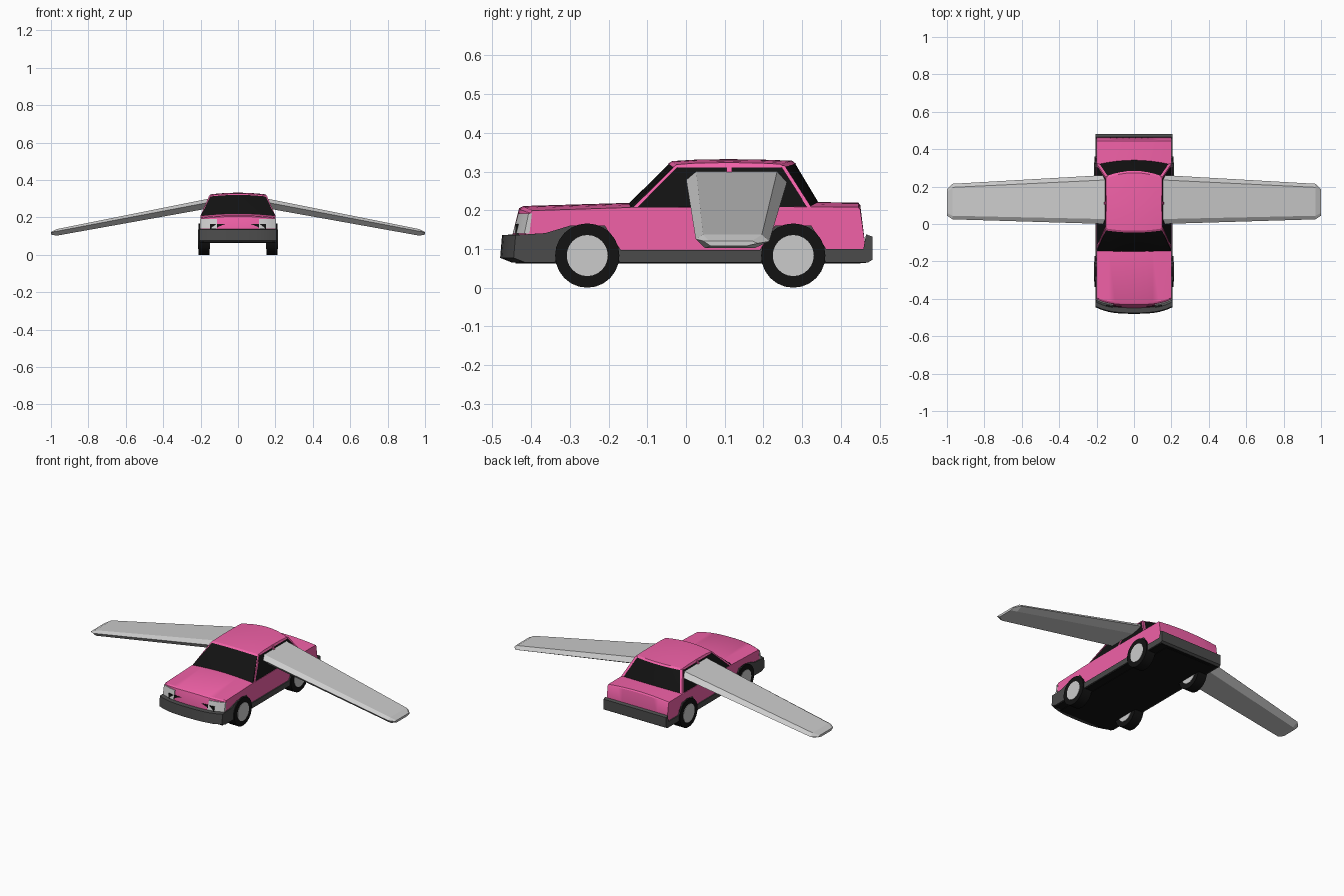
import bpy, bmesh, math
from mathutils import Vector

if "Cube" in bpy.data.objects:
    bpy.data.objects.remove(bpy.data.objects["Cube"])


def material(name, rgb):
    m = bpy.data.materials.new(name)
    m.diffuse_color = (*rgb, 1)
    m.use_nodes = True
    m.node_tree.nodes["Principled BSDF"].inputs["Base Color"].default_value = m.diffuse_color
    return m


PINK = material("pink_paint", (0.88, 0.12, 0.39))
BLACK = material("black", (0.006, 0.006, 0.006))
DARK = material("dark_grey", (0.07, 0.07, 0.07))


def finish(name, bm, mat=None, smooth=True):
    bmesh.ops.recalc_face_normals(bm, faces=bm.faces)
    me = bpy.data.meshes.new(name)
    bm.to_mesh(me)
    bm.free()
    ob = bpy.data.objects.new(name, me)
    bpy.context.collection.objects.link(ob)
    if mat:
        me.materials.append(mat)
    if smooth:
        bpy.context.view_layer.objects.active = ob
        bpy.ops.object.select_all(action='DESELECT')
        ob.select_set(True)
        bpy.ops.object.shade_smooth_by_angle(angle=math.radians(28))
    return ob


def loft(bm, rings):
    vs = [[bm.verts.new(p) for p in r] for r in rings]
    n = len(vs[0])
    for a, b in zip(vs, vs[1:]):
        for i in range(n):
            j = (i + 1) % n
            bm.faces.new((a[i], a[j], b[j], b[i]))
    bm.faces.new(vs[0])
    bm.faces.new(vs[-1])


def slab(name, profile, warp, mat=None, spans=((-1, 1),), steps=8):
    """Sweep a (y, z) side profile across the car, u = -1..1 from side to side."""
    bm = bmesh.new()
    for a, b in spans:
        us = [a + (b - a) * i / steps for i in range(steps + 1)]
        loft(bm, [[warp(u, y, z) for y, z in profile] for u in us])
    return finish(name, bm, mat)


def box(name, lo, hi, mat):
    bm = bmesh.new()
    loft(bm, [[(x, lo[1], lo[2]), (x, hi[1], lo[2]), (x, hi[1], hi[2]), (x, lo[1], hi[2])]
              for x in (lo[0], hi[0])])
    return finish(name, bm, mat, False)


def body_warp(half):
    def f(u, y, z):
        nose = min(1, max(0, (-y - 0.35) / 0.1))
        crown = 0.012 * u * u if z > 0.19 else 0
        return (half * u, y + 0.035 * nose * abs(u) ** 3, z - crown)
    return f


def cabin_warp(grow):
    def f(u, y, z):
        t = (z - 0.21) / 0.12
        shift = 0.012 if y < 0.1 else -0.03
        ends = 1 if y < 0 or y > 0.2 else 0
        crown = 0.009 * u * u if z > 0.3 else 0
        return (u * (0.197 - 0.052 * t + grow), y + shift * ends * u * u, z - crown)
    return f


def arch(c):
    return [(c - 0.083, 0.07), (c - 0.078, 0.1), (c - 0.043, 0.153),
            (c + 0.043, 0.153), (c + 0.078, 0.1), (c + 0.083, 0.07)]


AXLES = (-0.255, 0.277)

# Painted body with wheel arch openings
slab("body", [(-0.44, 0.07)] + arch(AXLES[0]) + arch(AXLES[1]) +
     [(0.455, 0.07), (0.463, 0.11), (0.45, 0.213), (0.445, 0.22), (0.34, 0.221),
      (-0.15, 0.219), (-0.42, 0.211), (-0.431, 0.205), (-0.45, 0.13)],
     body_warp(0.2), PINK, steps=12)

# Wraparound bumpers, sills and arch trim
slab("bumper_trim", [(-0.48, 0.077), (-0.45, 0.065)] +
     [(y, 0.065 if z == 0.07 else z) for c in AXLES for y, z in arch(c)] +
     [(0.47, 0.065), (0.481, 0.072), (0.481, 0.132), (0.465, 0.138), (0.458, 0.1),
      (0.362, 0.1), (0.323, 0.161), (0.23, 0.161), (0.19, 0.097), (-0.168, 0.097),
      (-0.21, 0.161), (-0.297, 0.161), (-0.37, 0.141), (-0.475, 0.136)],
     body_warp(0.206), DARK, steps=12)

# Headlights
slab("headlights", [(-0.4535, 0.14), (-0.4385, 0.195), (-0.425, 0.195), (-0.435, 0.14)],
     lambda u, y, z: (body_warp(0.2)(u, y, z)[0], body_warp(0.2)(u, y, z)[1],
                      z - (0.004 if z > 0.19 else 0)),
     spans=((-1.01, -0.56), (0.56, 1.01)), steps=4)

# Underbody and wheel well core
box("wheel_well_core", (-0.15, -0.44, 0.062), (0.15, 0.45, 0.165), BLACK)
for n, (y0, y1) in enumerate(((-0.43, -0.34), (-0.17, 0.192), (0.362, 0.465))):
    box(f"floor_{n}", (-0.198, y0, 0.0635), (0.198, y1, 0.09), BLACK)

# Cabin glass and roof
slab("cabin_glass", [(-0.157, 0.205), (-0.15, 0.215), (-0.042, 0.322), (0.281, 0.322),
                     (0.345, 0.215), (0.35, 0.205)], cabin_warp(0), BLACK)
slab("roof", [(-0.046, 0.32), (-0.036, 0.327), (0.03, 0.331), (0.11, 0.332),
              (0.19, 0.331), (0.274, 0.328), (0.284, 0.32)], cabin_warp(0.004), PINK)

# Window pillars following the slanted cabin sides
for name, (y0, y1, w) in {"front_pillar": (-0.13, -0.022, 0.011),
                          "middle_pillar": (0.11, 0.112, 0.014),
                          "rear_pillar": (0.318, 0.249, 0.011)}.items():
    bm = bmesh.new()
    for s in (-1, 1):
        rings = []
        for y, z in ((y0, 0.208), (y1, 0.316)):
            x = 0.197 - 0.052 * (z - 0.21) / 0.12
            rings.append([(s * (x + dx), y + dy, z) for dx, dy in
                          ((-0.012, -w / 2), (0.003, -w / 2), (0.003, w / 2), (-0.012, w / 2))])
        loft(bm, rings)
    finish(name, bm, PINK, False)

# Wheels with flat hub discs
for where, y in zip(("front", "rear"), AXLES):
    for side, s in (("left", 1), ("right", -1)):
        for part, r, half, mat in (("tyre", 0.083, 0.03, BLACK), ("hub", 0.053, 0.032, None)):
            bm = bmesh.new()
            ring = [(y + r * math.cos(k * math.tau / 24), 0.083 + r * math.sin(k * math.tau / 24))
                    for k in range(24)]
            loft(bm, [[(s * 0.182 + d * half, *p) for p in ring] for d in (-1, 1)])
            finish(f"{where}_{side}_{part}", bm, mat)


# Drooping wings with six-sided section
def wing_ring(s, x, y0, y1, top, bot):
    mid = (top + bot) / 2
    e = (y1 - y0) * 0.1
    return [(s * x, y, z) for y, z in
            ((y0, mid + 0.006), (y0 + e, top), (y1 - e, top),
             (y1, mid), (y1 - 2 * e, bot), (y0 + 1.3 * e, bot))]


for side, s in (("left", 1), ("right", -1)):
    bm = bmesh.new()
    loft(bm, [wing_ring(s, 0.145, 0.0, 0.262, 0.302, 0.25),
              wing_ring(s, 0.97, 0.025, 0.215, 0.137, 0.102),
              wing_ring(s, 1.0, 0.045, 0.185, 0.121, 0.108)])
    finish(f"{side}_wing", bm, None, False)
